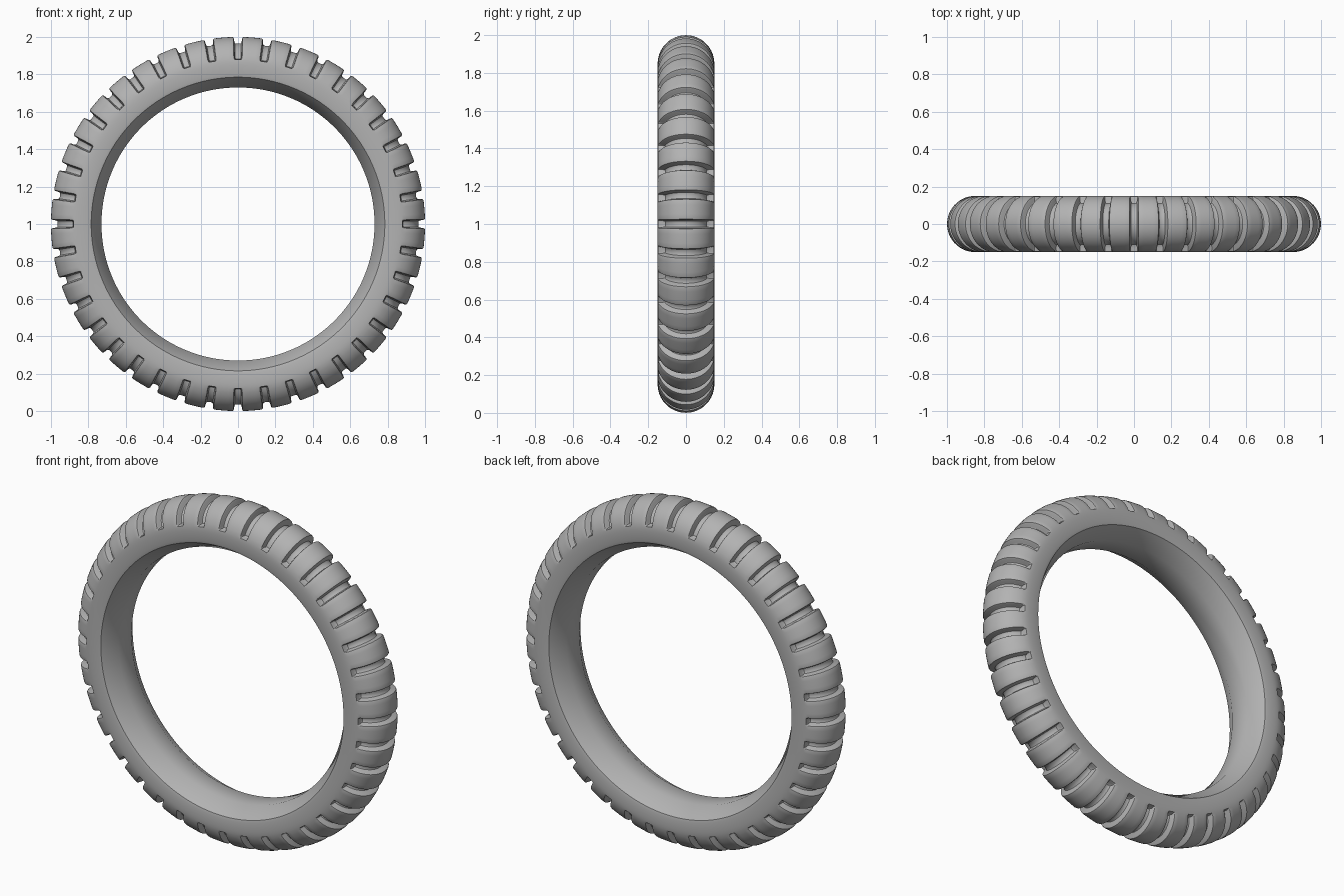
import bpy
import bmesh
from math import sin, cos, pi, radians

if "Cube" in bpy.data.objects:
    bpy.data.objects.remove(bpy.data.objects["Cube"], do_unlink=True)

GROOVES = 40          # tread grooves around the tyre
RING, TUBE = 0.85, 0.15   # centre radius and half width of the rounded tread
DEPTH = 0.036


def smooth(a, b, x):
    t = min(max((x - a) / (b - a), 0), 1)
    return t * t * (3 - 2 * t)


# Angular steps across one groove and block: (degrees, share of groove depth)
half = [(0.6, 1), (0.95, 0.92), (1.15, 0.7), (1.25, 0.25), (1.45, 0.05), (1.8, 0), (3.1, 0)]
pitch = [(-a, d) for a, d in reversed(half)] + [(0, 1)] + half + [(4.5, 0)]

# Rounded tread cross-section, closer points where the grooves end
end_steps = [0, 5, 9, 11, 13, 15, 17, 20]
mid_steps = list(range(27, 90, 7))
arc = end_steps + mid_steps + [90]
arc += [180 - a for a in reversed(arc[:-1])]

# Sidewalls and bead: (radius, y), from the back sidewall round to the front
bead = [(0.80, 0.15), (0.785, 0.146), (0.73, 0.06)]
bead += [(r, -y) for r, y in reversed(bead)]


def section(share):
    """Closed cross-section with the tread pressed in by a share of the groove depth."""
    pts = []
    for a in arc:
        ends = smooth(11, 16, min(a, 180 - a))
        rad = TUBE - DEPTH * share * ends
        t = radians(a)
        pts.append((RING + rad * sin(t), -rad * cos(t)))
    return pts + bead


# Revolve the cross-section about the wheel axis
bm = bmesh.new()
rings = []
for k in range(GROOVES):
    for offset, share in pitch:
        t = 2 * pi * k / GROOVES + radians(offset)
        rings.append([bm.verts.new((r * sin(t), y, 1 + r * cos(t))) for r, y in section(share)])
for i, ring in enumerate(rings):
    following = rings[(i + 1) % len(rings)]
    for j in range(len(ring)):
        n = (j + 1) % len(ring)
        bm.faces.new((ring[j], ring[n], following[n], following[j]))
bmesh.ops.recalc_face_normals(bm, faces=bm.faces)

mesh = bpy.data.meshes.new("tyre")
bm.to_mesh(mesh)
bm.free()
tyre = bpy.data.objects.new("tyre", mesh)
bpy.context.collection.objects.link(tyre)

# Grey rubber
rubber = bpy.data.materials.new("grey rubber")
rubber.use_nodes = True
colour = (0.45, 0.45, 0.45, 1)
rubber.diffuse_color = colour
rubber.node_tree.nodes["Principled BSDF"].inputs["Base Color"].default_value = colour
mesh.materials.append(rubber)

bpy.context.view_layer.objects.active = tyre
tyre.select_set(True)
bpy.ops.object.shade_smooth_by_angle(angle=radians(35))
